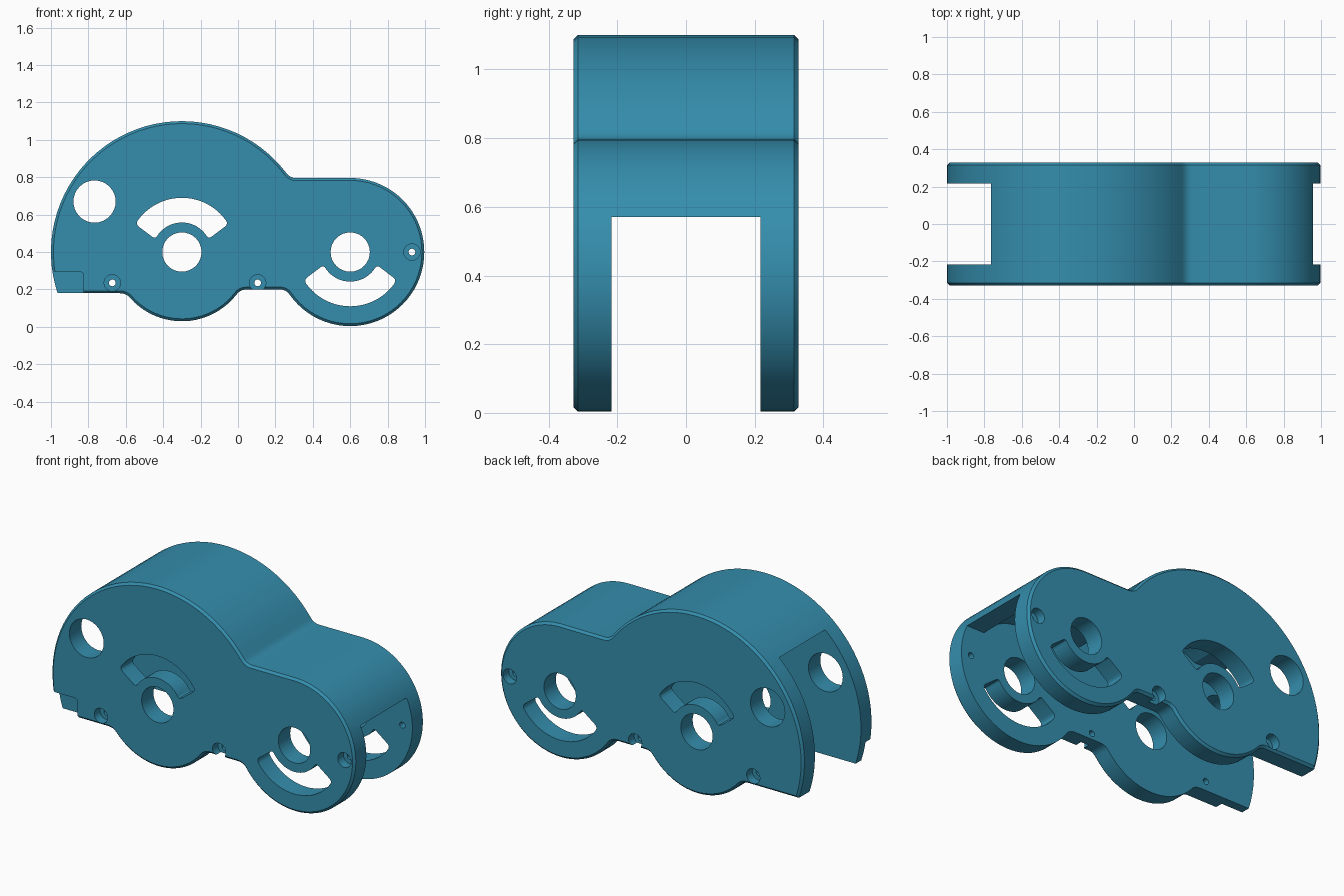
import bpy, bmesh
from math import sin, cos, asin, sqrt, radians, degrees

if "Cube" in bpy.data.objects:
    bpy.data.objects.remove(bpy.data.objects["Cube"])

HALF, INNER = 0.328, 0.2165          # outer half width, half width of the channel
BIG, SMALL = (-0.3, 0.4), (0.6, 0.4)  # the two gear centres (x, z)


def arc(c, r, a0, a1, step=5):
    n = max(2, round(abs(a1 - a0) / step))
    return [(c[0] + r * cos(radians(a0 + (a1 - a0) * i / n)),
             c[1] + r * sin(radians(a0 + (a1 - a0) * i / n))) for i in range(n + 1)]


def fillet(p, c, q, n=4):
    # rounded corner from p to q around corner c, inner points only
    out = []
    for i in range(1, n):
        t = i / n
        out.append(tuple(p[k] * (1 - t) ** 2 + 2 * c[k] * t * (1 - t) + q[k] * t * t for k in (0, 1)))
    return out


def toward(c, p, d):
    l = sqrt((p[0] - c[0]) ** 2 + (p[1] - c[1]) ** 2)
    return (c[0] + (p[0] - c[0]) * d / l, c[1] + (p[1] - c[1]) * d / l)


def corner(a, c, b, d):
    p, q = toward(c, a, d), toward(c, b, d)
    return [p] + fillet(p, c, q) + [q]


def prism(name, pts, y0, y1, chamfer=0):
    bm = bmesh.new()
    face = bm.faces.new([bm.verts.new((x, y0, z)) for x, z in pts])
    ext = bmesh.ops.extrude_face_region(bm, geom=[face])
    bmesh.ops.translate(bm, vec=(0, y1 - y0, 0),
                        verts=[v for v in ext['geom'] if isinstance(v, bmesh.types.BMVert)])
    bmesh.ops.recalc_face_normals(bm, faces=bm.faces)
    if chamfer:
        rim = [e for e in bm.edges if abs(e.verts[0].co.y - e.verts[1].co.y) < 1e-6]
        bmesh.ops.bevel(bm, geom=rim, offset=chamfer, segments=1, affect='EDGES', clamp_overlap=False)
    me = bpy.data.meshes.new(name)
    bm.to_mesh(me)
    bm.free()
    ob = bpy.data.objects.new(name, me)
    bpy.context.collection.objects.link(ob)
    return ob


def cut(body, pts, y0, y1):
    tool = prism("cutter", pts, y0, y1)
    tool.hide_render = True
    mod = body.modifiers.new("cut", 'BOOLEAN')
    mod.operation, mod.solver, mod.object = 'DIFFERENCE', 'EXACT', tool
    bpy.context.view_layer.objects.active = body
    bpy.ops.object.modifier_apply(modifier=mod.name)
    bpy.data.objects.remove(tool)


def disc(c, r, n=32):
    return arc(c, r, 0, 360, 360 / n)[:-1]


def slot(c, sign):
    # curved window with rounded ends, above (+1) or below (-1) a gear hole
    outer = arc((0, 0), 0.29, 36, 144)
    inner = arc((0, 0), 0.158, 145, 35)
    pol = lambda r, a: (r * cos(radians(a)), r * sin(radians(a)))
    o1, i1, i0, o0 = pol(0.29, 149), pol(0.158, 154), pol(0.158, 26), pol(0.29, 31)
    pts = (outer + corner(outer[-1], o1, i1, 0.024) + corner(o1, i1, inner[0], 0.02)
           + inner + corner(inner[-1], i0, o0, 0.02) + corner(i0, o0, outer[0], 0.024))
    return [(c[0] + x, c[1] + sign * z) for x, z in pts]


def ang(h, r):
    return degrees(asin(h / r))


# guard body outline, clockwise from the lower left
R, r, b = 0.70, 0.396, 0.37
big = arc(BIG, R, 180 + ang(0.22, R), ang(0.395, R) + 3, 4)
saddle = (BIG[0] + sqrt(R * R - 0.395 ** 2), 0.795)
flat = (saddle[0] + 0.035, 0.795)
small = arc(SMALL, r, 90, -180 - ang(-0.2, r) + 5, 5)
k1 = (SMALL[0] - sqrt(r * r - 0.04), 0.2)
f1 = (k1[0] - 0.035, 0.2)
bump = arc(BIG, b, -ang(0.2, b) - 5, -180 + ang(0.22, b) + 5, 5)
k2 = (BIG[0] + sqrt(b * b - 0.04), 0.2)
f2 = (k2[0] + 0.035, 0.2)
k3 = (BIG[0] - sqrt(b * b - 0.0484), 0.18)
f3 = (k3[0] - 0.035, 0.18)
outline = (big + fillet(big[-1], saddle, flat) + [flat] + small
           + fillet(small[-1], k1, f1) + [f1, f2] + fillet(f2, k2, bump[0])
           + bump + fillet(bump[-1], k3, f3) + [f3])
guard = prism("gear_guard", outline, -HALF, HALF, 0.013)

# channel under the roof, open at the bottom and both ends
ri, Ri = 0.296, 0.60
roof = (arc(BIG, Ri, 180 - ang(0.523, Ri), ang(0.295, Ri), 4)
        + arc(SMALL, ri, 90, ang(0.17, ri), 5))
cut(guard, [(-1.2, -0.2), (-1.2, 0.923)] + roof + [(1.2, 0.57), (1.2, -0.2)], -INNER, INNER)

# shaft holes, side hole and curved windows through both walls
for shape in (disc(BIG, 0.105), disc(SMALL, 0.105), disc((-0.767, 0.67), 0.113),
              slot(BIG, 1), slot(SMALL, -1)):
    cut(guard, shape, -0.5, 0.5)

# screw holes, counterbored from both sides
for c in ((-0.672, 0.235), (0.105, 0.235), (0.93, 0.4)):
    cut(guard, disc(c, 0.018, 16), -0.5, 0.5)
    for s in (-1, 1):
        y = sorted((s * 0.275, s * 0.5))
        cut(guard, disc(c, 0.044, 24), y[0], y[1])

# stepped recess at the lower front corner
recess = [(-1.2, 0.0), (-1.2, 0.295)] + corner((-1.2, 0.295), (-0.825, 0.295), (-0.825, 0), 0.025) + [(-0.825, 0.0)]
cut(guard, recess, -0.5, -0.27)

# blue finish
mat = bpy.data.materials.new("blue")
mat.diffuse_color = (0.035, 0.27, 0.42, 1)
mat.use_nodes = True
mat.node_tree.nodes["Principled BSDF"].inputs["Base Color"].default_value = mat.diffuse_color
guard.data.materials.clear()
guard.data.materials.append(mat)
bpy.ops.object.select_all(action='DESELECT')
guard.select_set(True)
bpy.context.view_layer.objects.active = guard
bpy.ops.object.shade_smooth_by_angle(angle=radians(25))
